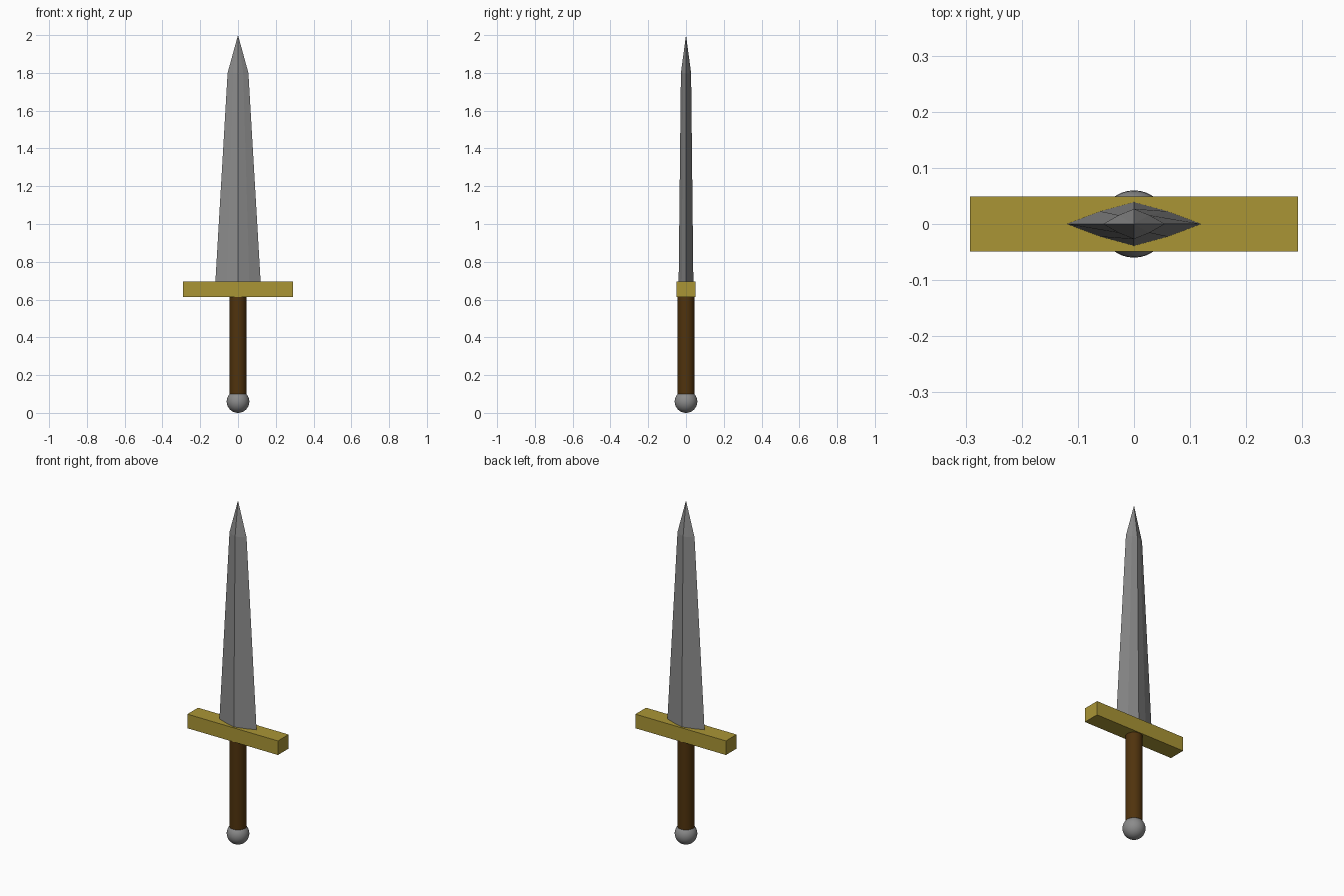
import bpy
import bmesh

if "Cube" in bpy.data.objects:
    bpy.data.objects.remove(bpy.data.objects["Cube"])


def material(name, rgb):
    mat = bpy.data.materials.new(name)
    mat.use_nodes = True
    mat.diffuse_color = (*rgb, 1)
    mat.node_tree.nodes["Principled BSDF"].inputs["Base Color"].default_value = (*rgb, 1)
    return mat


steel = material("steel grey", (0.26, 0.26, 0.26))
brass = material("dull gold", (0.40, 0.30, 0.036))
wood = material("dark brown", (0.08, 0.033, 0.004))


def finish(name, mat, smooth=False):
    obj = bpy.context.object
    obj.name = obj.data.name = name
    obj.data.materials.append(mat)
    if smooth:
        bpy.ops.object.shade_smooth_by_angle()
    return obj


# Pommel
bpy.ops.mesh.primitive_uv_sphere_add(segments=32, ring_count=16, radius=0.06, location=(0, 0, 0.06))
finish("pommel", steel, True)

# Grip
bpy.ops.mesh.primitive_cylinder_add(vertices=32, radius=0.045, depth=0.52, location=(0, 0, 0.36))
finish("grip", wood, True)

# Crossguard
bpy.ops.mesh.primitive_cube_add(size=1, location=(0, 0, 0.654))
guard = finish("crossguard", brass)
guard.scale = (0.584, 0.098, 0.082)

# Blade: lens-like faceted section, tapering up to a point
section = [(1, 0), (0.5, 0.58), (0, 1), (-0.5, 0.58),
           (-1, 0), (-0.5, -0.58), (0, -1), (0.5, -0.58)]
levels = [(0.69, 0.12, 0.039), (1.8, 0.055, 0.027)]

bm = bmesh.new()
low, high = [[bm.verts.new((x * w, y * t, z)) for x, y in section] for z, w, t in levels]
tip = bm.verts.new((0, 0, 2))
bm.faces.new(reversed(low))
for i in range(len(section)):
    j = (i + 1) % len(section)
    bm.faces.new((low[i], low[j], high[j], high[i]))
    bm.faces.new((high[i], high[j], tip))
mesh = bpy.data.meshes.new("blade")
bm.to_mesh(mesh)
bm.free()
blade = bpy.data.objects.new("blade", mesh)
bpy.context.collection.objects.link(blade)
mesh.materials.append(steel)
